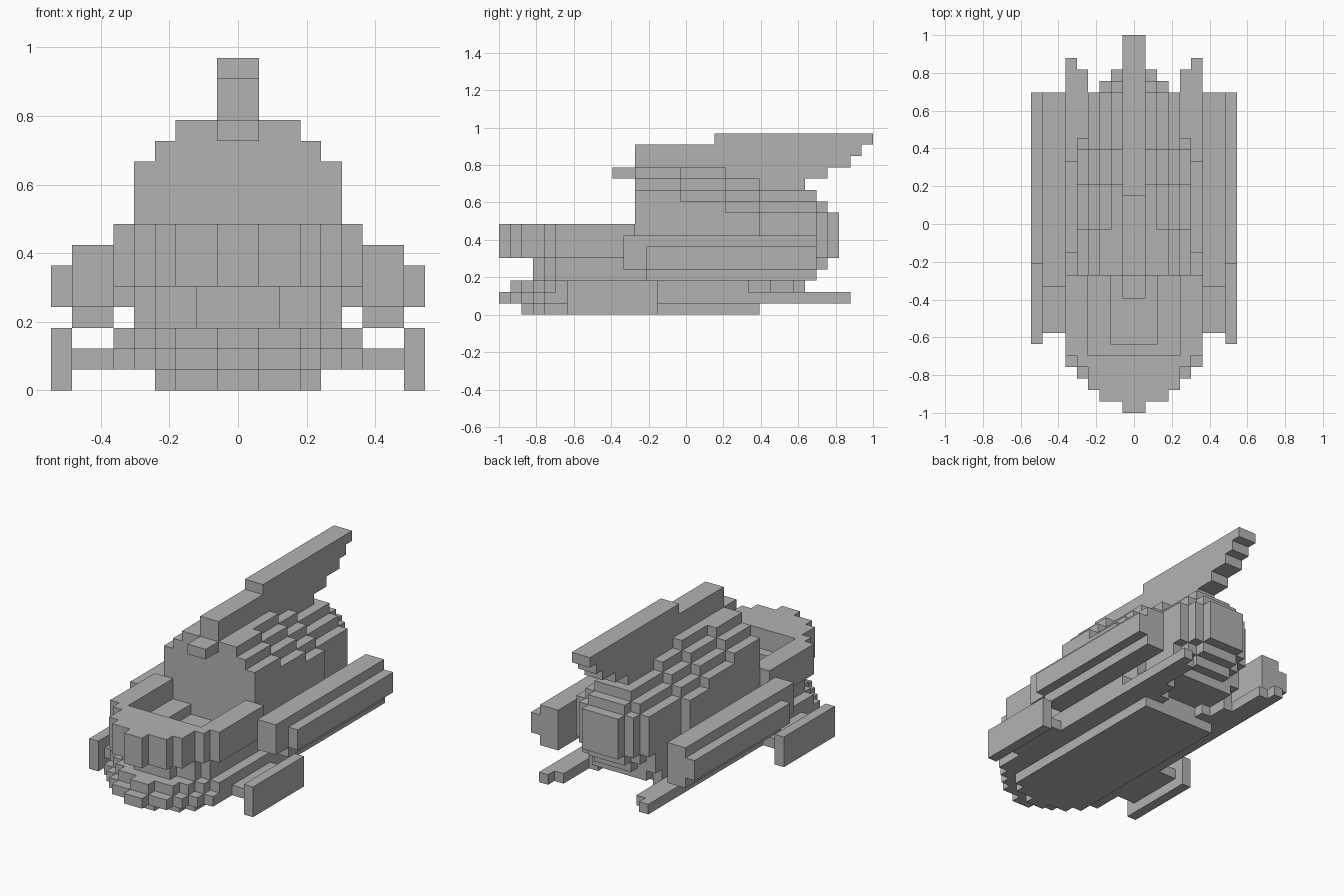
import bpy
import bmesh

if "Cube" in bpy.data.objects:
    bpy.data.objects.remove(bpy.data.objects["Cube"], do_unlink=True)

U = 2 / 33  # size of one building block

grey = bpy.data.materials.new("plain_grey")
grey.use_nodes = True
grey.diffuse_color = (0.45, 0.45, 0.45, 1)
shader = next(n for n in grey.node_tree.nodes if n.type == "BSDF_PRINCIPLED")
shader.inputs["Base Color"].default_value = grey.diffuse_color


def finish(name, bm):
    bmesh.ops.recalc_face_normals(bm, faces=bm.faces)
    mesh = bpy.data.meshes.new(name)
    bm.to_mesh(mesh)
    bm.free()
    mesh.materials.append(grey)
    obj = bpy.data.objects.new(name, mesh)
    bpy.context.collection.objects.link(obj)


def stepped(name, low, high, start, end, along="z"):
    """Symmetric stepped outline, given as (half width, edge) steps, extruded along z or y."""
    half = []
    inner = 0
    for w, edge in low:
        half += [(inner, edge), (w, edge)]
        inner = w
    back = []
    inner = 0
    for w, edge in high:
        back += [(inner, edge), (w, edge)]
        inner = w
    half += back[::-1]
    outline = half + [(-x, v) for x, v in half[::-1]]
    # drop points repeated on the mirror line or between equal steps
    outline = [p for i, p in enumerate(outline) if p != outline[i - 1]]
    outline = [p for p in outline if p[0] != 0]
    bm = bmesh.new()

    def place(x, v, t):
        y, z = (v, t) if along == "z" else (t, v)
        return bm.verts.new((x * U, y * U - 1, z * U))

    a = [place(x, v, start) for x, v in outline]
    b = [place(x, v, end) for x, v in outline]
    bm.faces.new(a)
    bm.faces.new(b)
    for i in range(len(a)):
        bm.faces.new((a[i - 1], a[i], b[i], b[i - 1]))
    finish(name, bm)


def box(name, x, y, z):
    bm = bmesh.new()
    bmesh.ops.create_cube(bm, size=1)
    for v in bm.verts:
        v.co = [r[int(c > 0)] * U for c, r in zip(v.co, (x, y, z))]
        v.co.y -= 1
    finish(name, bm)


def pair(name, x, y, z):
    box("left_" + name, x, y, z)
    box("right_" + name, (-x[1], -x[0]), y, z)


# Lower hull: rounded layers, the second ending in two rear prongs
stepped("keel", [(1, 2), (3, 3), (4, 4)], [(4, 23)], 0, 1)
stepped("base_plate", [(1, 0), (3, 1), (4, 2), (5, 3), (6, 4)],
        [(2, 23), (3, 24), (4, 26), (5, 30), (6, 31)], 1, 2)
stepped("lower_deck", [(1, 1), (3, 2), (4, 3), (5, 4), (6, 5)],
        [(3, 27), (4, 26), (5, 24), (6, 22)], 2, 3)
stepped("hull", [(2, 3), (4, 4), (5, 5)], [(4, 27), (5, 23)], 3, 5)

# Open cockpit: sunken floor and U-shaped rim
bow = [(1, 0), (3, 1), (4, 2), (5, 4), (6, 5)]
stepped("cockpit_floor", bow, [(2, 6), (6, 12)], 5, 6)
stepped("cockpit_rim", bow, [(4, 5), (6, 12)], 6, 8)

# Cabin: sections whose stepped roof drops toward the rear
cabin = [
    (12, 16, [(3, 13), (4, 12), (5, 11)]),
    (16, 20, [(2, 13), (3, 12), (4, 11), (5, 10)]),
    (20, 23, [(2, 12), (3, 11), (4, 10), (5, 9)]),
    (23, 27, [(2, 11), (3, 10), (4, 9)]),
]
for i, (y0, y1, roof) in enumerate(cabin):
    stepped(f"cabin_section_{i + 1}", [(roof[-1][0], 5)], roof, y0, y1, "y")

# Rounded rear engine, narrowing toward the back
stepped("engine_ring", [(2, 3), (3, 4), (4, 5)], [(2, 11), (3, 10), (4, 9)], 27, 28, "y")
stepped("engine_collar", [(2, 4), (3, 5)], [(2, 10), (3, 9)], 28, 29, "y")
box("engine_cap", (-2, 2), (29, 30), (5, 9))

# Swept tail fin and roof visor
for z, y0, y1 in [(11, 12, 27), (12, 12, 29), (13, 12, 31), (14, 12, 32), (15, 19, 33)]:
    box(f"tail_fin_{z - 10}", (-1, 1), (y0, y1), (z, z + 1))
box("roof_visor", (-1, 1), (10, 12), (12, 13))

# Side pods with noses and connecting struts
pair("pod", (6, 8), (13, 28), (3, 7))
pair("pod_nose", (6, 8), (11, 13), (4, 7))
pair("pod_fairing", (8, 9), (13, 28), (4, 6))
pair("pod_strut", (5, 6), (14, 22), (4, 6))

# Landing skids on flat arms
pair("skid", (8, 9), (6, 14), (0, 3))
pair("skid_arm", (6, 8), (7, 13), (1, 2))
